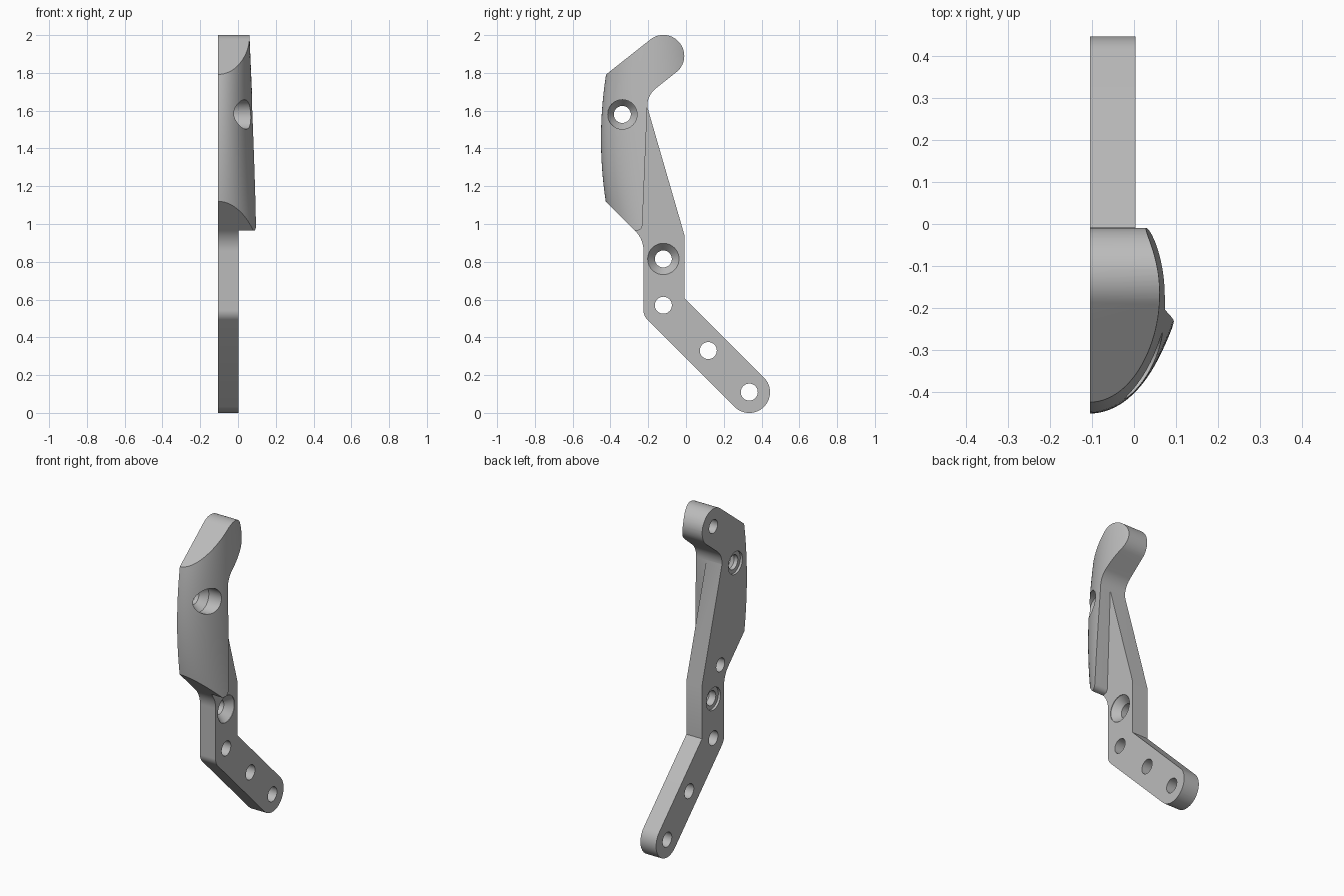
import bpy, bmesh, math
from mathutils import Vector

cube = bpy.data.objects.get("Cube")
if cube:
    bpy.data.objects.remove(cube, do_unlink=True)

BACK, FACE = -0.105, 0.003

grey = bpy.data.materials.new("satin grey")
grey.use_nodes = True
colour = (0.5, 0.5, 0.5, 1)
grey.diffuse_color = colour
grey.node_tree.nodes["Principled BSDF"].inputs["Base Color"].default_value = colour


def make(name, bm):
    bmesh.ops.recalc_face_normals(bm, faces=bm.faces)
    mesh = bpy.data.meshes.new(name)
    bm.to_mesh(mesh)
    bm.free()
    mesh.materials.append(grey)
    obj = bpy.data.objects.new(name, mesh)
    bpy.context.collection.objects.link(obj)
    return obj


def skin(name, rings):
    """Join equal rings of points with quads and cap both ends."""
    bm = bmesh.new()
    rows = [[bm.verts.new(p) for p in ring] for ring in rings]
    for a, b in zip(rows, rows[1:]):
        for i in range(len(a)):
            j = (i + 1) % len(a)
            bm.faces.new((a[i], a[j], b[j], b[i]))
    bm.faces.new(rows[0])
    bm.faces.new(rows[-1])
    return make(name, bm)


def rounded(corners, steps=14):
    """Outline in (y, z); a third value rounds that corner."""
    out = []
    for i, corner in enumerate(corners):
        p = Vector(corner[:2])
        if len(corner) == 2:
            out.append(p)
            continue
        r = corner[2]
        u = (Vector(corners[i - 1][:2]) - p).normalized()
        v = (Vector(corners[(i + 1) % len(corners)][:2]) - p).normalized()
        half = u.angle(v) / 2
        centre = p + (u + v).normalized() * r / math.sin(half)
        start = p + u * r / math.tan(half) - centre
        end = p + v * r / math.tan(half) - centre
        sweep = start.angle(end)
        for k in range(steps + 1):
            t = k / steps
            out.append(centre + (start * math.sin((1 - t) * sweep)
                                 + end * math.sin(t * sweep)) / math.sin(sweep))
    return out


def prism(name, corners, x0, x1):
    outline = rounded(corners)
    return skin(name, [[(x, p.x, p.y) for p in outline] for x in (x0, x1)])


def turned(name, y, z, profile, sides=40):
    """Round cutter along x from (x, radius) pairs."""
    angles = [math.tau * k / sides for k in range(sides)]
    return skin(name, [[(x, y + r * math.cos(a), z + r * math.sin(a)) for a in angles]
                       for x, r in profile])


def combine(body, tool, operation):
    tool.hide_render = True
    mod = body.modifiers.new(operation, 'BOOLEAN')
    mod.operation, mod.object, mod.solver = operation, tool, 'EXACT'
    bpy.context.view_layer.objects.active = body
    bpy.ops.object.modifier_apply(modifier=mod.name)
    bpy.data.objects.remove(tool, do_unlink=True)


# Curved outer shell, wider at the bottom and bowed towards the front
def shell_ring(z):
    front = -0.45 + 0.025 * ((z - 1.45) / 0.33) ** 2
    width = 0.21 - 0.043 * (z - 0.97)
    mid = -0.16
    ring = []
    for k in range(41):
        a = 2.5 * k / 40
        ring.append((BACK + width * math.sin(a), mid - (mid - front) * math.cos(a), z))
    ring.append((BACK, ring[-1][1], z))
    return ring


body = skin("bracket_body", [shell_ring(0.9 + 0.04 * k) for k in range(31)])

# Pad and upper arm silhouette
pad = prism("pad_outline", [
    (-0.5, 1.731), (-0.102, 2.045, 0.109), (0.035, 1.872, 0.109), (-0.205, 1.682, 0.12),
    (-0.205, 1.62), (-0.232, 0.965, 0.03), (-0.27, 0.965), (-0.5, 1.195)], -0.3, 0.4)
combine(body, pad, 'INTERSECT')

# Flat plate with the bent lower leg
plate = prism("leg_plate", [
    (-0.205, 1.62), (-0.008, 0.94), (-0.008, 0.608), (0.49, 0.11, 0.109),
    (0.335, -0.0456, 0.109), (-0.225, 0.514, 0.07), (-0.225, 0.92, 0.15),
    (-0.3, 0.995), (-0.25, 1.5)], BACK, FACE)
combine(body, plate, 'UNION')

# Plain through holes in the leg
HOLE = 0.045
for y, z in ((-0.12, 0.57), (0.118, 0.33), (0.335, 0.11)):
    combine(body, turned("leg_hole", y, z, [(-0.3, HOLE), (0.3, HOLE)]), 'DIFFERENCE')

# Countersunk screw holes with a shallow recess on the back
for y, z, r, lip in ((-0.12, 0.815, 0.083, 0.0), (-0.337, 1.58, 0.078, -0.02)):
    cutter = turned("screw_hole", y, z, [
        (-0.3, 0.07), (BACK + 0.015, 0.07), (BACK + 0.015, HOLE),
        (lip - 0.045, HOLE), (lip, r), (0.3, r)])
    combine(body, cutter, 'DIFFERENCE')

# Blind holes in the back
for y, z in ((-0.12, 1.89), (-0.19, 1.0)):
    combine(body, turned("blind_hole", y, z, [(-0.3, 0.042), (-0.035, 0.042)]), 'DIFFERENCE')

bpy.ops.object.select_all(action='DESELECT')
body.select_set(True)
bpy.context.view_layer.objects.active = body
bpy.ops.object.shade_smooth_by_angle(angle=math.radians(25))
